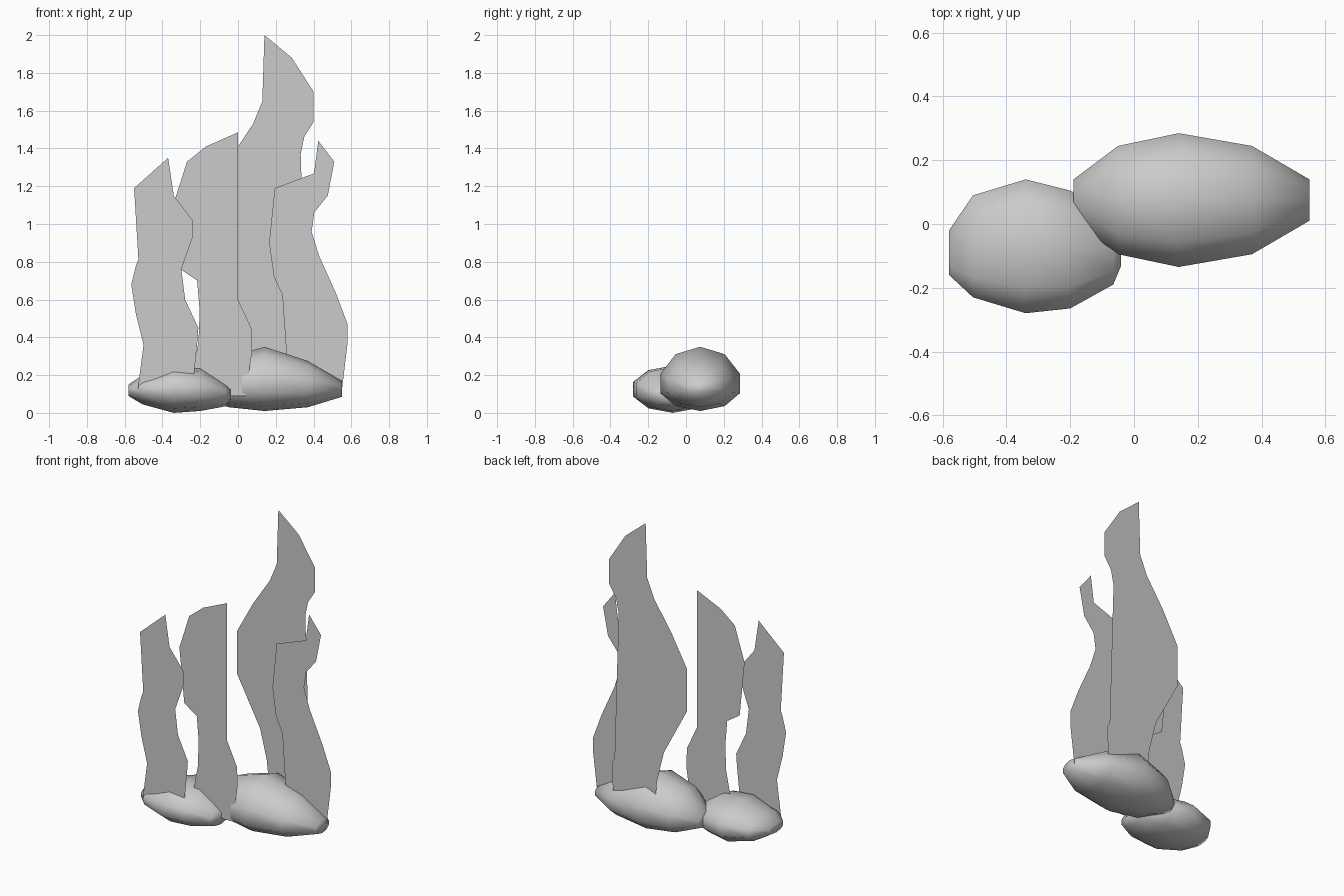
import bpy, bmesh, math


def finish(name, bm, smooth):
    bmesh.ops.recalc_face_normals(bm, faces=bm.faces[:])
    mesh = bpy.data.meshes.new(name)
    bm.to_mesh(mesh)
    bm.free()
    for p in mesh.polygons:
        p.use_smooth = smooth
    obj = bpy.data.objects.new(name, mesh)
    bpy.context.collection.objects.link(obj)
    return obj


def rock(name, rings, sides=10):
    """Rounded stone lofted along x; ring = (x, y centre, y radius, z low, z mid, z high)."""
    bm = bmesh.new()
    loops = []
    for x, yc, ry, lo, mid, hi in rings:
        loop = []
        for k in range(sides):
            a = math.pi / 2 + 2 * math.pi * k / sides
            s = math.sin(a)
            rz = hi - mid if s > 0 else mid - lo
            loop.append(bm.verts.new((x, yc + ry * 1.05 * math.cos(a), mid + rz * s)))
        loops.append(loop)
    for a, b in zip(loops, loops[1:]):
        for k in range(sides):
            n = (k + 1) % sides
            bm.faces.new((a[k], a[n], b[n], b[k]))
    bm.faces.new(loops[0])
    bm.faces.new(loops[-1])
    return finish(name, bm, True)


def blade(name, y, left, right):
    """Flat leaf in the xz plane: left edge from base to tip, right edge back down."""
    bm = bmesh.new()
    bm.faces.new([bm.verts.new((x, y, z)) for x, z in left + right])
    bmesh.ops.triangulate(bm, faces=bm.faces[:])
    return finish(name, bm, False)


# Stones
rock("large_stone", [
    (-0.19, 0.075, 0.065, 0.085, 0.125, 0.18),
    (-0.05, 0.075, 0.17, 0.03, 0.14, 0.295),
    (0.14, 0.075, 0.21, 0.01, 0.145, 0.35),
    (0.37, 0.075, 0.17, 0.03, 0.14, 0.275),
    (0.55, 0.075, 0.065, 0.085, 0.125, 0.17),
])
rock("small_stone", [
    (-0.58, -0.09, 0.07, 0.09, 0.12, 0.15),
    (-0.505, -0.07, 0.16, 0.045, 0.125, 0.20),
    (-0.34, -0.07, 0.21, 0.0, 0.125, 0.25),
    (-0.20, -0.08, 0.185, 0.01, 0.12, 0.24),
    (-0.065, -0.08, 0.11, 0.035, 0.10, 0.15),
    (-0.04, -0.08, 0.05, 0.07, 0.10, 0.13),
])

# Seaweed blades
blade("left_blade", -0.21,
      [(-0.53, 0.13), (-0.50, 0.36), (-0.54, 0.52), (-0.565, 0.68), (-0.54, 0.78),
       (-0.505, 0.87), (-0.495, 0.97), (-0.55, 1.19), (-0.37, 1.35)],
      [(-0.34, 1.15), (-0.24, 1.02), (-0.24, 0.93), (-0.30, 0.76), (-0.28, 0.60),
       (-0.21, 0.45), (-0.215, 0.38), (-0.24, 0.20), (-0.24, 0.13)])
blade("inner_blade", -0.11,
      [(-0.22, 0.09), (-0.24, 0.22), (-0.195, 0.45), (-0.20, 0.69), (-0.305, 0.76),
       (-0.34, 1.11), (-0.27, 1.33), (-0.17, 1.41), (0.0, 1.485)],
      [(-0.07, 1.43), (-0.10, 1.35), (-0.16, 1.17), (-0.16, 1.0), (-0.10, 0.82),
       (0.0, 0.60), (0.07, 0.45), (0.075, 0.33), (0.04, 0.09)])
blade("tall_blade", 0.21,
      [(0.08, 0.15), (0.075, 0.30), (0.01, 0.56), (-0.155, 0.87), (-0.155, 1.14),
       (-0.04, 1.35), (0.08, 1.53), (0.14, 1.64), (0.17, 1.75), (0.14, 2.0)],
      [(0.285, 1.88), (0.40, 1.70), (0.40, 1.54), (0.33, 1.43), (0.25, 1.24),
       (0.17, 1.02), (0.17, 0.71), (0.38, 0.40), (0.37, 0.15)])
blade("right_blade", 0.115,
      [(0.27, 0.12), (0.27, 0.30), (0.32, 0.40), (0.26, 0.57), (0.19, 0.72),
       (0.165, 0.90), (0.18, 1.05), (0.195, 1.19), (0.435, 1.28), (0.425, 1.44)],
      [(0.51, 1.33), (0.475, 1.15), (0.37, 1.02), (0.43, 0.83), (0.52, 0.63),
       (0.58, 0.47), (0.58, 0.37), (0.55, 0.12)])
